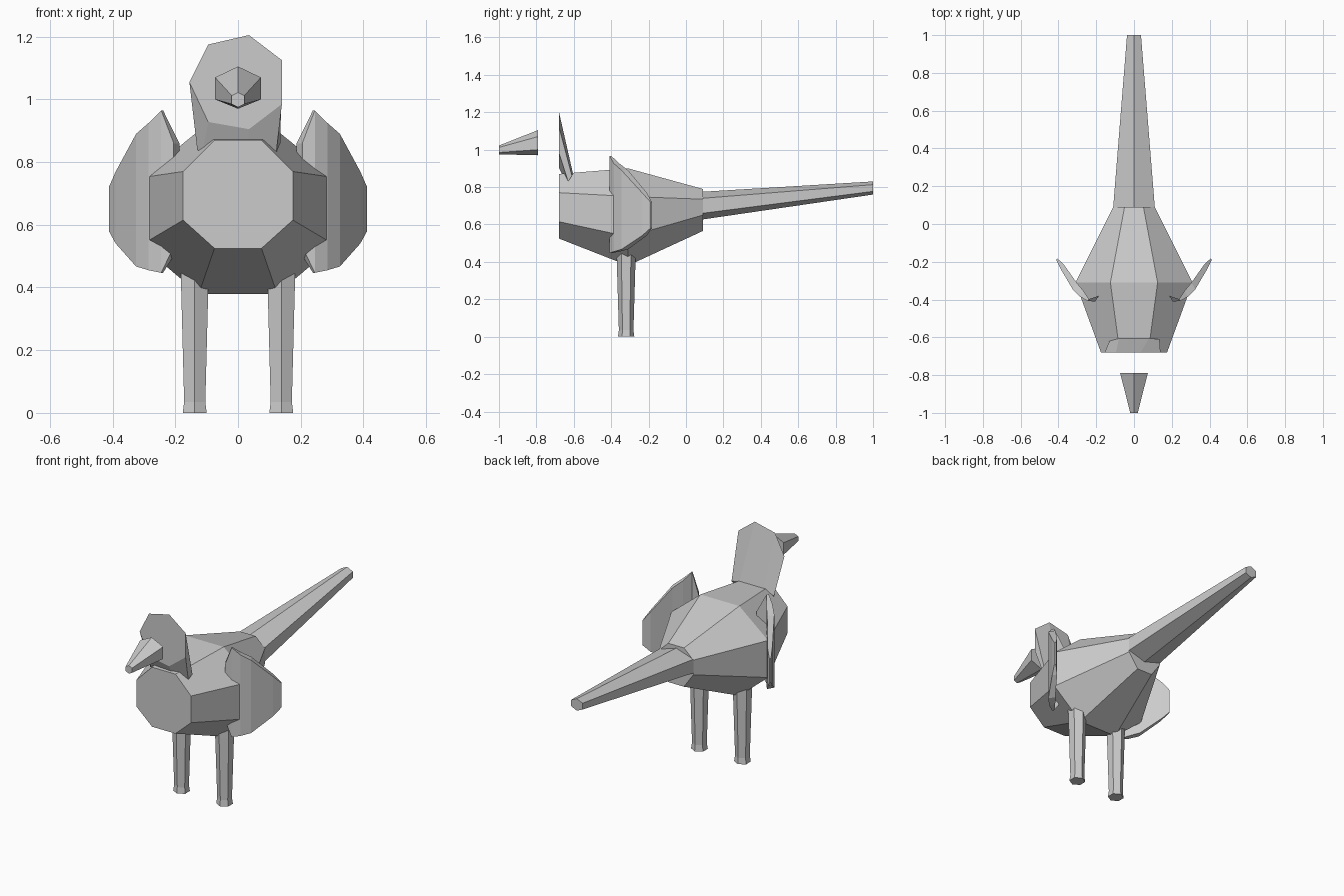
import bpy, bmesh, math

cube = bpy.data.objects.get("Cube")
if cube:
    bpy.data.objects.remove(cube, do_unlink=True)

grey = bpy.data.materials.new("plain_grey")
grey.use_nodes = True
COLOUR = (0.6, 0.6, 0.6, 1)
grey.diffuse_color = COLOUR
grey.node_tree.nodes["Principled BSDF"].inputs["Base Color"].default_value = COLOUR


def loft(name, rings):
    """Skin a series of closed rings and cap both ends, flat shaded."""
    bm = bmesh.new()
    loops = [[bm.verts.new(p) for p in ring] for ring in rings]
    n = len(loops[0])
    for a, b in zip(loops, loops[1:]):
        for i in range(n):
            j = (i + 1) % n
            bm.faces.new((a[i], a[j], b[j], b[i]))
    bm.faces.new(loops[0])
    bm.faces.new(loops[-1])
    bmesh.ops.recalc_face_normals(bm, faces=bm.faces)
    mesh = bpy.data.meshes.new(name)
    bm.to_mesh(mesh)
    bm.free()
    mesh.materials.append(grey)
    obj = bpy.data.objects.new(name, mesh)
    bpy.context.collection.objects.link(obj)
    return obj


def octagon(y, cap_x, side_x, bottom, low, high, top):
    right = [(cap_x, bottom), (side_x, low), (side_x, high), (cap_x, top)]
    return [(x, y, z) for x, z in right] + [(-x, y, z) for x, z in reversed(right)]


def hexagon(y, half, bottom, low, high, top):
    return [(0, y, bottom), (half, y, low), (half, y, high),
            (0, y, top), (-half, y, high), (-half, y, low)]


# Body, widest at the wings
loft("body", [octagon(-0.68, 0.075, 0.175, 0.525, 0.615, 0.77, 0.87),
              octagon(-0.31, 0.125, 0.31, 0.38, 0.535, 0.75, 0.9),
              octagon(0.09, 0.05, 0.11, 0.565, 0.65, 0.735, 0.79)])

# Long tapering tail
loft("tail", [hexagon(0.09, 0.11, 0.627, 0.66, 0.74, 0.775),
              hexagon(1.0, 0.037, 0.76, 0.777, 0.813, 0.83)])

# Beak, standing clear of the face
loft("beak", [hexagon(-0.79, 0.073, 0.97, 1.0, 1.07, 1.105),
              hexagon(-1.0, 0.02, 0.975, 0.985, 1.012, 1.022)])

# Head with a flat face, narrowing back into the neck
face = [(0.035, 1.205), (0.14, 1.125), (0.14, 0.985), (0.035, 0.905),
        (-0.095, 0.928), (-0.155, 1.055), (-0.095, 1.175)]
neck = [(0.08, -0.605, 0.875), (0.135, -0.61, 0.86), (0.122, -0.63, 0.83),
        (0.03, -0.64, 0.82), (-0.115, -0.63, 0.82), (-0.13, -0.62, 0.84),
        (-0.08, -0.605, 0.875)]
loft("head", [[(x, -0.68, z) for x, z in face], neck])

# Wings: curved plates, each column is x, y, low z, high z, thickness
columns = [(0.205, -0.41, 0.53, 0.86, 0.03), (0.245, -0.408, 0.447, 0.965, 0.01),
           (0.285, -0.385, 0.455, 0.925, 0.03), (0.325, -0.345, 0.467, 0.89, 0.035),
           (0.39, -0.235, 0.54, 0.77, 0.025), (0.412, -0.19, 0.58, 0.72, 0.008)]
for side, label in ((1, "left"), (-1, "right")):
    loft(label + "_wing",
         [[(side * x, y, low), (side * x, y, high),
           (side * (x - t * 0.6), y + t, high), (side * (x - t * 0.6), y + t, low)]
          for x, y, low, high, t in columns])

# Legs with slightly flared feet
for side, label in ((1, "left"), (-1, "right")):
    loft(label + "_leg",
         [[(side * 0.138 + r * math.sin(i * math.pi / 3),
            -0.32 + r * math.cos(i * math.pi / 3), z) for i in range(6)]
          for z, r in ((0, 0.044), (0.035, 0.039), (0.4, 0.05), (0.5, 0.052))])
